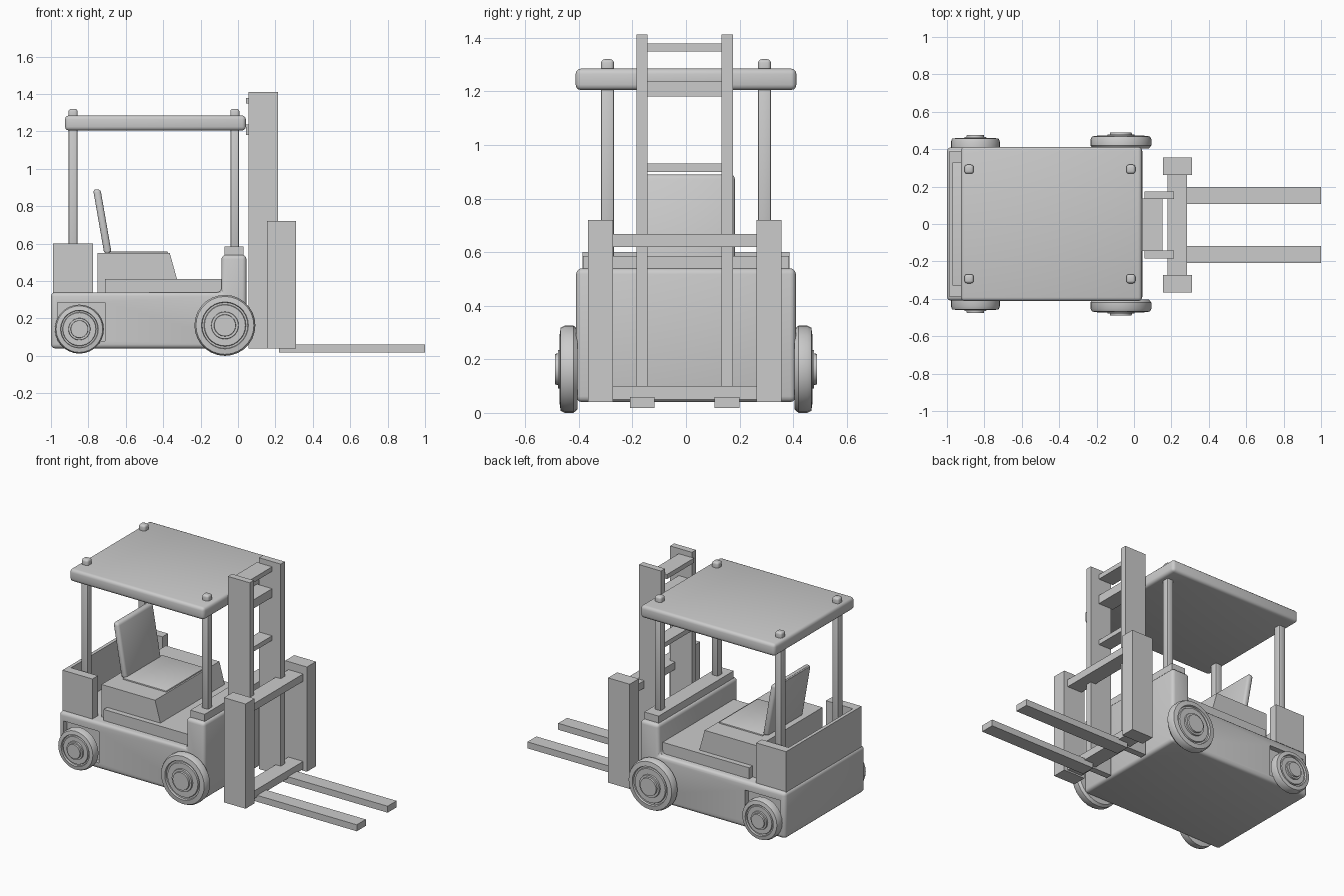
import bpy, bmesh, math
from mathutils import Vector

if "Cube" in bpy.data.objects:
    bpy.data.objects.remove(bpy.data.objects["Cube"])

MAST_Y = -0.005  # mast and carriage sit a hair off centre


def finish(name, bm, bevel=0.0, segs=3, smooth=False):
    bmesh.ops.recalc_face_normals(bm, faces=bm.faces)
    me = bpy.data.meshes.new(name)
    bm.to_mesh(me)
    bm.free()
    ob = bpy.data.objects.new(name, me)
    bpy.context.collection.objects.link(ob)
    bpy.ops.object.select_all(action='DESELECT')
    bpy.context.view_layer.objects.active = ob
    ob.select_set(True)
    if bevel:
        m = ob.modifiers.new("Bevel", 'BEVEL')
        m.width, m.segments, m.limit_method = bevel, segs, 'ANGLE'
        bpy.ops.object.modifier_apply(modifier=m.name)
    if bevel or smooth:
        bpy.ops.object.shade_smooth_by_angle(angle=math.radians(32))
    return ob


def prism(name, pts, y0, y1, bevel=0.0, segs=3):
    """Extrude an x-z profile from y0 to y1."""
    bm = bmesh.new()
    face = bm.faces.new([bm.verts.new((x, y0, z)) for x, z in pts])
    new = bmesh.ops.extrude_face_region(bm, geom=[face])["geom"]
    verts = [v for v in new if isinstance(v, bmesh.types.BMVert)]
    bmesh.ops.translate(bm, verts=verts, vec=(0, y1 - y0, 0))
    return finish(name, bm, bevel, segs)


def box(name, x, y, z, bevel=0.0, segs=3):
    return prism(name, [(x[0], z[0]), (x[1], z[0]), (x[1], z[1]), (x[0], z[1])],
                 y[0], y[1], bevel, segs)


def wheel(name, x, r, side, dy):
    """Lathe tyre, rim and hub around the y axis."""
    prof = [(0, .405), (.92, .405), (1, .42), (1, .452), (.95, .468), (.77, .472),
            (.75, .460), (.69, .460), (.67, .468), (.45, .468), (.44, .478),
            (.36, .478), (.35, .489), (0, .489)]
    bm = bmesh.new()
    vs = [bm.verts.new((k * r, side * (y - (dy if y > .41 else 0)), 0)) for k, y in prof]
    es = [bm.edges.new(p) for p in zip(vs, vs[1:])]
    bmesh.ops.spin(bm, geom=vs + es, cent=(0, 0, 0), axis=(0, 1, 0),
                   angle=2 * math.pi, steps=28)
    bmesh.ops.remove_doubles(bm, verts=bm.verts, dist=1e-4)
    bmesh.ops.translate(bm, verts=bm.verts, vec=Vector((x, 0, r + (.012 if dy else 0))))
    return finish(name, bm, smooth=True)


# Chassis with raised front cowl
body = prism("chassis", [(-1, .04), (.045, .04), (.045, .54), (-.088, .54),
                         (-.088, .34), (-1, .34)], -.41, .41, .022)

# Recessed rear wheel wells
for s in (-1, 1):
    cut = box("well_cutter", (-.965, -.71), sorted((s * .375, s * .5)), (.08, .285))
    cut.hide_render = True
    m = body.modifiers.new("Well", 'BOOLEAN')
    m.operation, m.solver, m.object = 'DIFFERENCE', 'EXACT', cut
    bpy.context.view_layer.objects.active = body
    bpy.ops.object.modifier_apply(modifier=m.name)
    bpy.data.objects.remove(cut)

box("cowl_cap", (-.073, .03), (-.385, .385), (.52, .585))

# U-shaped rear wall
bm = bmesh.new()
plan = [(-.99, -.387), (-.775, -.387), (-.775, -.33), (-.968, -.33),
        (-.968, .33), (-.775, .33), (-.775, .387), (-.99, .387)]
f = bm.faces.new([bm.verts.new((x, y, .335)) for x, y in plan])
up = bmesh.ops.extrude_face_region(bm, geom=[f])["geom"]
bmesh.ops.translate(bm, verts=[v for v in up if isinstance(v, bmesh.types.BMVert)],
                    vec=(0, 0, .265))
finish("rear_wall", bm)

# Floor, engine hood and seat
box("floor_platform", (-.71, -.08), (-.365, .365), (.33, .412))
prism("seat_hood", [(-.75, .335), (-.305, .335), (-.365, .55), (-.75, .55)], -.33, .33)
box("seat_cushion", (-.69, -.375), (-.2, .2), (.54, .558), .006, 2)
prism("seat_back", [(-.715, .545), (-.675, .545), (-.735, .89), (-.775, .89)],
      -.182, .182, .016)

# Roof and its posts with end caps
box("roof", (-.925, .042), (-.412, .412), (1.205, 1.285), .02)
for end, x, z in (("rear", -.882, .335), ("front", -.017, .57)):
    for side, y in (("right", -.293), ("left", .293)):
        box(f"{end}_{side}_post", (x - .023, x + .023), (y - .024, y + .024),
            (z, 1.24), .007, 2)
        box(f"{end}_{side}_post_cap", (x - .024, x + .024), (y - .024, y + .024),
            (1.26, 1.32), .013, 3)

# Wheels
for side, s in (("right", -1), ("left", 1)):
    wheel(f"front_{side}_wheel", -.07, .163, s, 0)
    wheel(f"rear_{side}_wheel", -.848, .131, s, .012)


def pair(name, x, ya, yb, z):
    """Two boxes mirrored about the mast centre line."""
    box("left_" + name, x, (MAST_Y + ya, MAST_Y + yb), z)
    box("right_" + name, x, (MAST_Y - yb, MAST_Y - ya), z)


def bar(name, x, half, z):
    box(name, x, (MAST_Y - half, MAST_Y + half), z)


# Mast rails and rungs
pair("mast_rail", (.057, .214), .138, .18, (.04, 1.412))
for i, (x0, z0, z1) in enumerate([(.043, 1.348, 1.378), (.043, 1.18, 1.236),
                                  (.06, .90, .93)]):
    bar(f"mast_rung_{i + 1}", (x0, .152), .14, (z0, z1))

# Lifting carriage
pair("carriage_upright", (.155, .311), .268, .361, (.04, .72))
for i, z in enumerate([(.62, .668), (.05, .10)]):
    bar(f"carriage_bar_{i + 1}", (.178, .284), .27, z)

# Forks
pair("fork", (.218, 1.0), .112, .204, (.018, .06))
